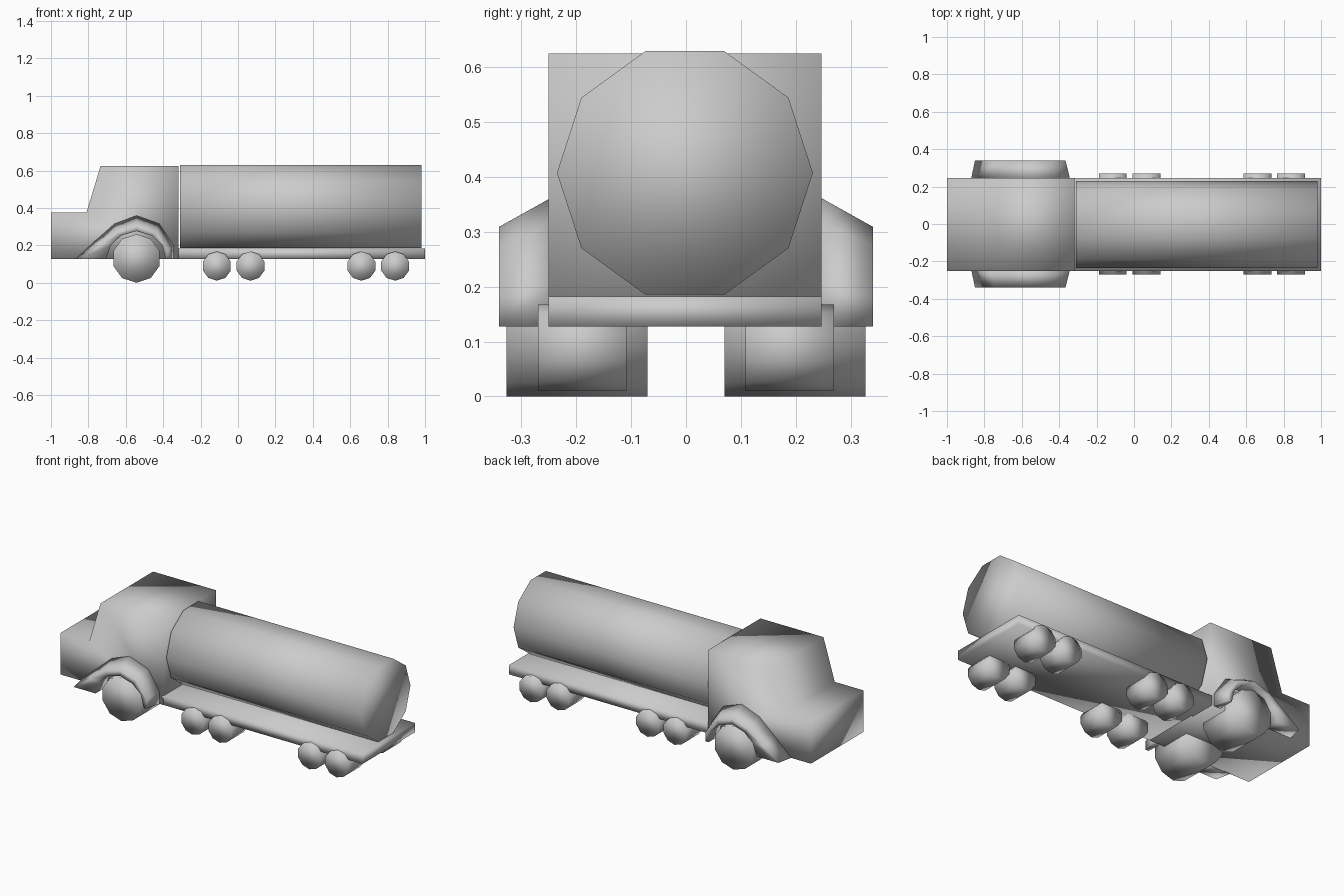
import bpy, bmesh
from math import pi, sin, cos

if "Cube" in bpy.data.objects:
    bpy.data.objects.remove(bpy.data.objects["Cube"])


def make_object(name, verts, faces):
    me = bpy.data.meshes.new(name)
    bm = bmesh.new()
    vs = [bm.verts.new(v) for v in verts]
    for f in faces:
        bm.faces.new([vs[i] for i in f])
    bmesh.ops.recalc_face_normals(bm, faces=bm.faces)
    for f in bm.faces:
        f.smooth = True
    bm.to_mesh(me)
    bm.free()
    ob = bpy.data.objects.new(name, me)
    bpy.context.collection.objects.link(ob)
    return ob


def loft(name, rings, closed=False):
    """Skin equal-length rings; cap the ends, or join last ring to first."""
    n = len(rings[0])
    verts = [v for r in rings for v in r]
    faces = []
    for k in range(len(rings) if closed else len(rings) - 1):
        a, b = k * n, (k + 1) % len(rings) * n
        for i in range(n - 1 if closed else n):
            j = (i + 1) % n
            faces.append((a + i, a + j, b + j, b + i))
    if closed:
        faces += [[k * n + i for k in range(len(rings))] for i in (0, n - 1)]
    else:
        faces += [list(range(n)), list(range((len(rings) - 1) * n, len(rings) * n))]
    return make_object(name, verts, faces)


def side_prism(name, profile, y0, y1):
    return loft(name, [[(x, y, z) for x, z in profile] for y in (y0, y1)])


def wheel(name, x, z, r, y0, y1):
    pts = [(x + r * sin(2 * pi * i / 10), z + r * cos(2 * pi * i / 10)) for i in range(10)]
    return side_prism(name, pts, y0, y1)


# Cab with low hood
side_prism("cab", [(-1, .127), (-1, .376), (-.81, .376), (-.735, .624),
                   (-.318, .624), (-.318, .127)], -.25, .247)

# Flat chassis bed
side_prism("chassis", [(-.33, .127), (-.33, .182), (1, .182), (1, .127)], -.25, .247)

# Ten-sided tank
ring = [(.233 * cos(2 * pi * i / 10) - .002, .407 + .233 * sin(2 * pi * i / 10)) for i in range(10)]
loft("tank", [[(x, y, z) for y, z in ring] for x in (-.31, .98)])

# Fender sections: root at the cab, outer rim, wheel arch
root = [(-.87, .127), (-.765, .225), (-.66, .318), (-.543, .362), (-.42, .318), (-.343, .2), (-.343, .127)]
rim = [(-.85, .127), (-.75, .205), (-.65, .275), (-.543, .309), (-.435, .275), (-.366, .18), (-.366, .127)]
arch = [(-.705, .127), (-.68, .2), (-.625, .252), (-.543, .276), (-.461, .252), (-.405, .2), (-.387, .127)]

for side, s in (("right", 1), ("left", -1)):
    sections = [(root, .245), (rim, .34), (arch, .34), (arch, .245)]
    loft("fender_" + side, [[(x, s * y, z) for x, z in p] for p, y in sections], closed=True)
    # Large front wheels and small paired rear wheels
    wheel("front_wheel_" + side, -.543, .13, .13, s * .07, s * .327)
    for i, x in enumerate((-.113, .067, .66, .84)):
        wheel(f"rear_wheel_{side}_{i + 1}", x, .089, .078, s * .108, s * .269)
